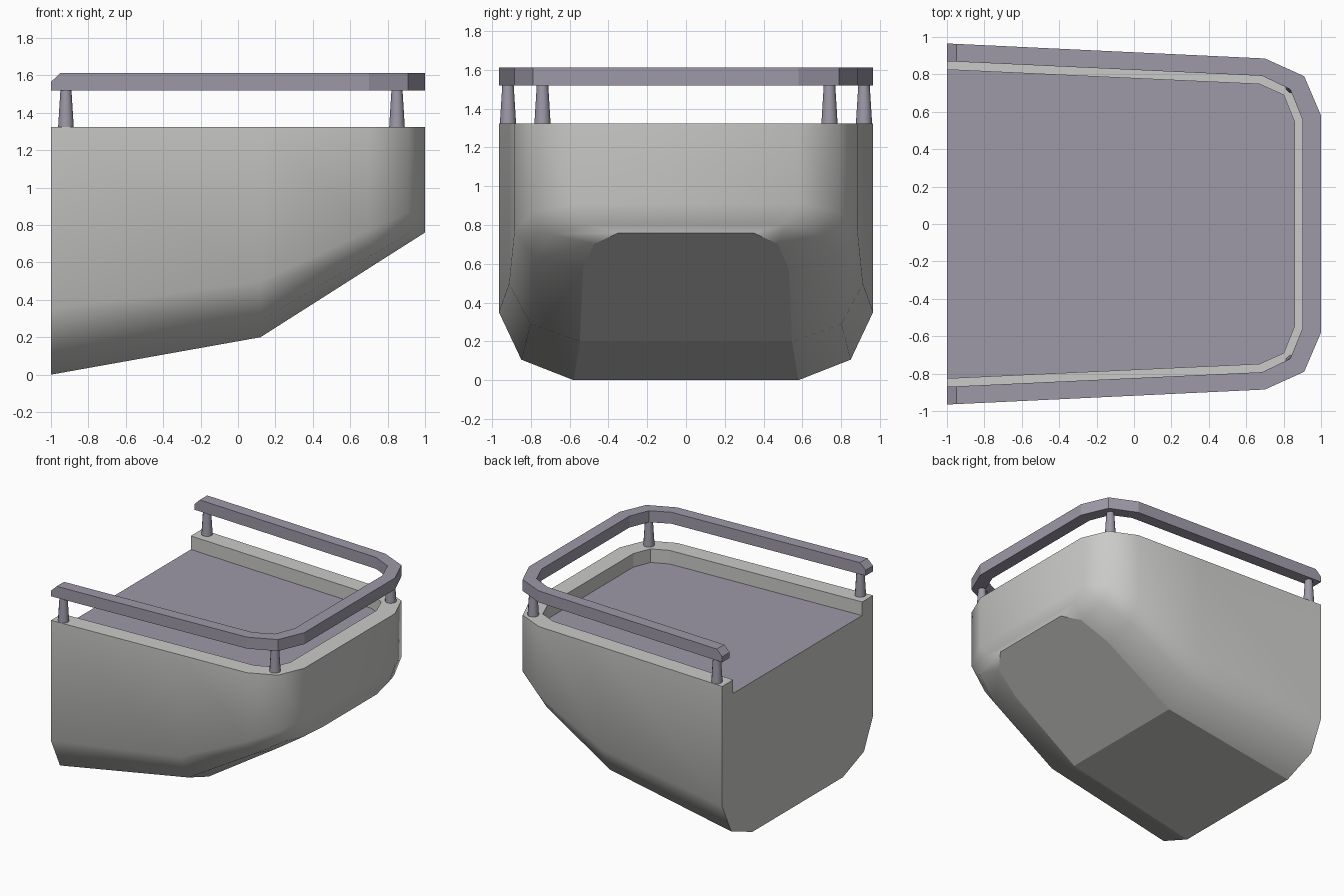
import bpy, bmesh
from mathutils import Vector

cube = bpy.data.objects.get("Cube")
if cube:
    bpy.data.objects.remove(cube, do_unlink=True)


def material(name, color):
    m = bpy.data.materials.new(name)
    m.diffuse_color = (*color, 1)
    m.use_nodes = True
    m.node_tree.nodes["Principled BSDF"].inputs["Base Color"].default_value = (*color, 1)
    return m


HULL = material("light grey hull", (0.59, 0.59, 0.58))
TRIM = material("mauve grey trim", (0.34, 0.32, 0.39))


def finish(bm, name, mats):
    bmesh.ops.recalc_face_normals(bm, faces=bm.faces)
    mesh = bpy.data.meshes.new(name)
    bm.to_mesh(mesh)
    bm.free()
    for m in mats:
        mesh.materials.append(m)
    obj = bpy.data.objects.new(name, mesh)
    bpy.context.collection.objects.link(obj)
    return obj


def both_sides(half):
    return half + [(x, -y) for x, y in reversed(half)]


def strip(bm, a, b):
    return [bm.faces.new((a[i], a[i + 1], b[i + 1], b[i])) for i in range(len(a) - 1)]


# Plan outlines, from the open end round the rounded end
TOP, FLOOR = 1.325, 1.215
outer = both_sides([(-1, 0.965), (0.12, 0.912), (0.70, 0.885), (0.91, 0.79), (1.0, 0.58)])
inner = both_sides([(-1, 0.825), (0.12, 0.773), (0.67, 0.748), (0.80, 0.69), (0.857, 0.55)])


def keel(x):
    return 0.2 * (x + 1) / 1.12 if x < 0.12 else 0.2 + 0.56 * (x - 0.12) / 0.88


# Hull: levels from flat bottom through bilge to rim, then into the deck well
bm = bmesh.new()
rings = []
for width, rise in ((0.6, 0), (0.88, 0.08), (1, 0.265), (1, 1)):
    rings.append([bm.verts.new((x, y * width, keel(x) + (TOP - keel(x)) * rise))
                  for x, y in outer])
for z in (TOP, FLOOR):
    rings.append([bm.verts.new((x, y, z)) for x, y in inner])

sides = []
for k in range(5):
    faces = strip(bm, rings[k], rings[k + 1])
    if k < 3:
        sides += faces
base = rings[0]
bm.faces.new((base[0], base[1], base[-2], base[-1]))
bm.faces.new(base[1:-1])
deck = bm.faces.new(rings[-1])
deck.material_index = 1
bm.faces.new([r[0] for r in rings] + [r[-1] for r in reversed(rings)])
for f in sides:
    f.smooth = True
smooth_faces = set(sides)
for e in bm.edges:
    e.smooth = all(f in smooth_faces for f in e.link_faces)
finish(bm, "hull", (HULL, TRIM))

# Handrail: mitred rectangular bar with bevelled upper ends
rail_out = both_sides([(-1, 0.965), (-0.95, 0.963), (0.70, 0.885), (0.91, 0.79), (1.0, 0.58)])
rail_in = both_sides([(-1, 0.87), (-0.95, 0.868), (0.685, 0.792), (0.835, 0.72), (0.90, 0.56)])
bm = bmesh.new()


def rail_loop(path, z, end_z):
    last = len(path) - 1
    return [bm.verts.new((x, y, end_z if i in (0, last) else z))
            for i, (x, y) in enumerate(path)]


loops = [rail_loop(rail_out, 1.52, 1.52), rail_loop(rail_out, 1.613, 1.565),
         rail_loop(rail_in, 1.613, 1.565), rail_loop(rail_in, 1.52, 1.52)]
for k in range(4):
    strip(bm, loops[k], loops[(k + 1) % 4])
for end in (0, -1):
    bm.faces.new([l[end] for l in loops])
finish(bm, "handrail", (TRIM,))

# Tapered posts between rim and handrail
for place, x, y in (("open_end", -0.92, 0.918), ("rounded_end", 0.85, 0.74)):
    for side, sign in (("left", -1), ("right", 1)):
        bm = bmesh.new()
        bmesh.ops.create_cone(bm, cap_ends=True, segments=12, radius1=0.042,
                              radius2=0.029, depth=0.21)
        bmesh.ops.translate(bm, verts=bm.verts, vec=Vector((x, sign * y, 1.425)))
        for f in bm.faces:
            f.smooth = len(f.verts) == 4
        for e in bm.edges:
            e.smooth = all(f.smooth for f in e.link_faces)
        finish(bm, f"{place}_post_{side}", (TRIM,))
